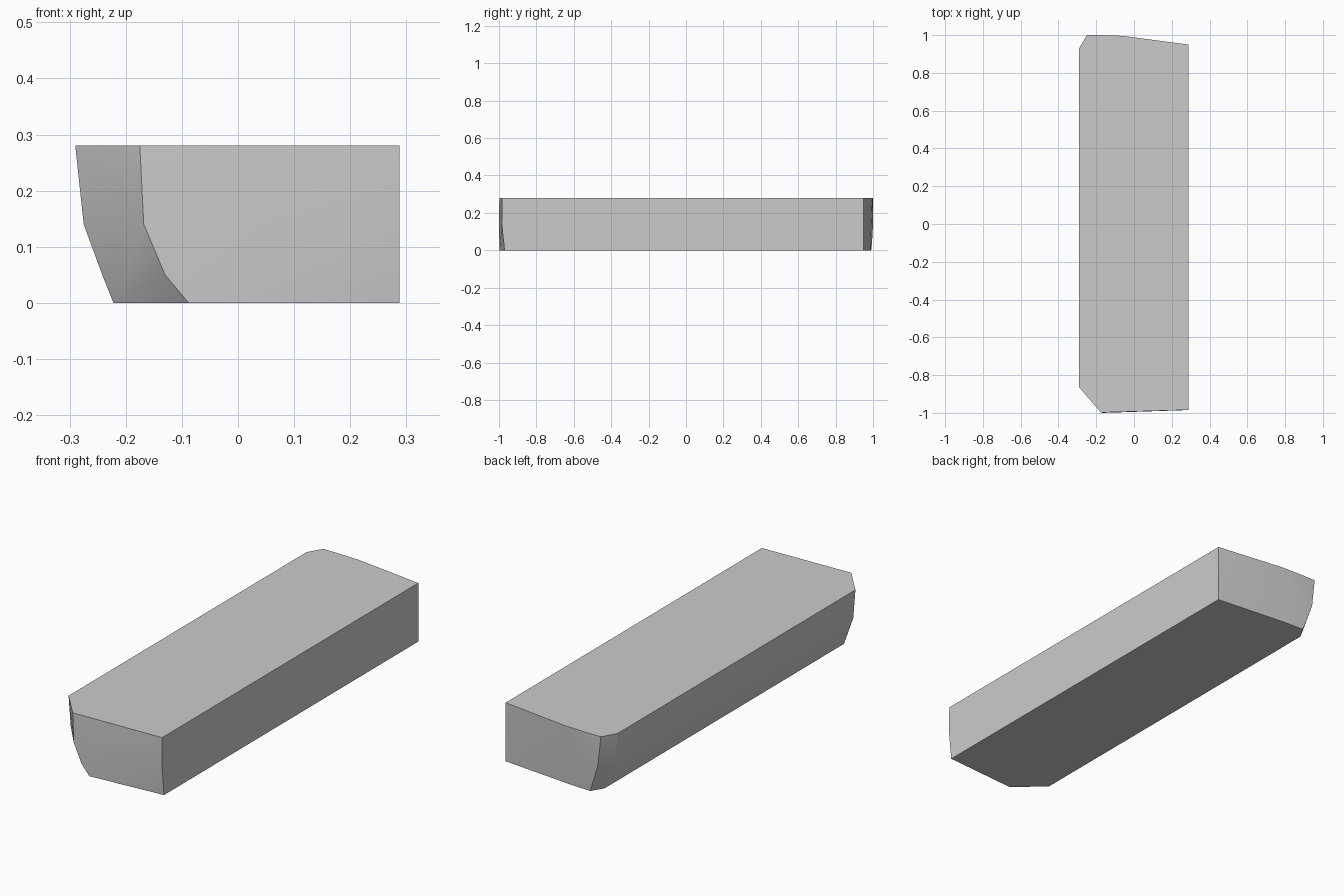
import bpy, bmesh
from math import radians

if "Cube" in bpy.data.objects:
    bpy.data.objects.remove(bpy.data.objects["Cube"])

# Outlines of the plank at rising heights (x, y), right back corner first
levels = {
    0.0: [(0.288, 0.95), (-0.08, 0.985), (-0.187, 0.99), (-0.222, 0.93),
          (-0.222, -0.875), (-0.088, -0.997), (0.288, -0.97)],
    0.05: [(-0.130, -0.997), (-0.205, 0.995), (-0.242, 0.93), (-0.242, -0.872)],
    0.14: [(-0.235, 1.0), (-0.275, 0.93), (-0.275, -0.87),
           (-0.168, -1.0), (0.288, -0.985)],
    0.28: [(0.288, 0.95), (-0.06, 0.996), (-0.17, 1.0), (-0.25, 1.0), (-0.29, 0.93),
           (-0.29, -0.865), (-0.175, -0.998), (0.288, -0.984)],
}

# Solid faceted plank: the hull around all outlines
bm = bmesh.new()
for z, outline in levels.items():
    for x, y in outline:
        bm.verts.new((x, y, z))
result = bmesh.ops.convex_hull(bm, input=bm.verts[:])
inside = {g for g in result["geom_interior"] + result["geom_unused"]
          if isinstance(g, bmesh.types.BMVert)}
bmesh.ops.delete(bm, geom=list(inside), context='VERTS')
bmesh.ops.dissolve_limit(bm, angle_limit=radians(0.3), verts=bm.verts[:], edges=bm.edges[:])
bmesh.ops.recalc_face_normals(bm, faces=bm.faces[:])

mesh = bpy.data.meshes.new("plank")
bm.to_mesh(mesh)
bm.free()
plank = bpy.data.objects.new("plank", mesh)
bpy.context.collection.objects.link(plank)

# Soft folds, sharp outer edges
bpy.context.view_layer.objects.active = plank
plank.select_set(True)
bpy.ops.object.shade_smooth_by_angle(angle=radians(25))
